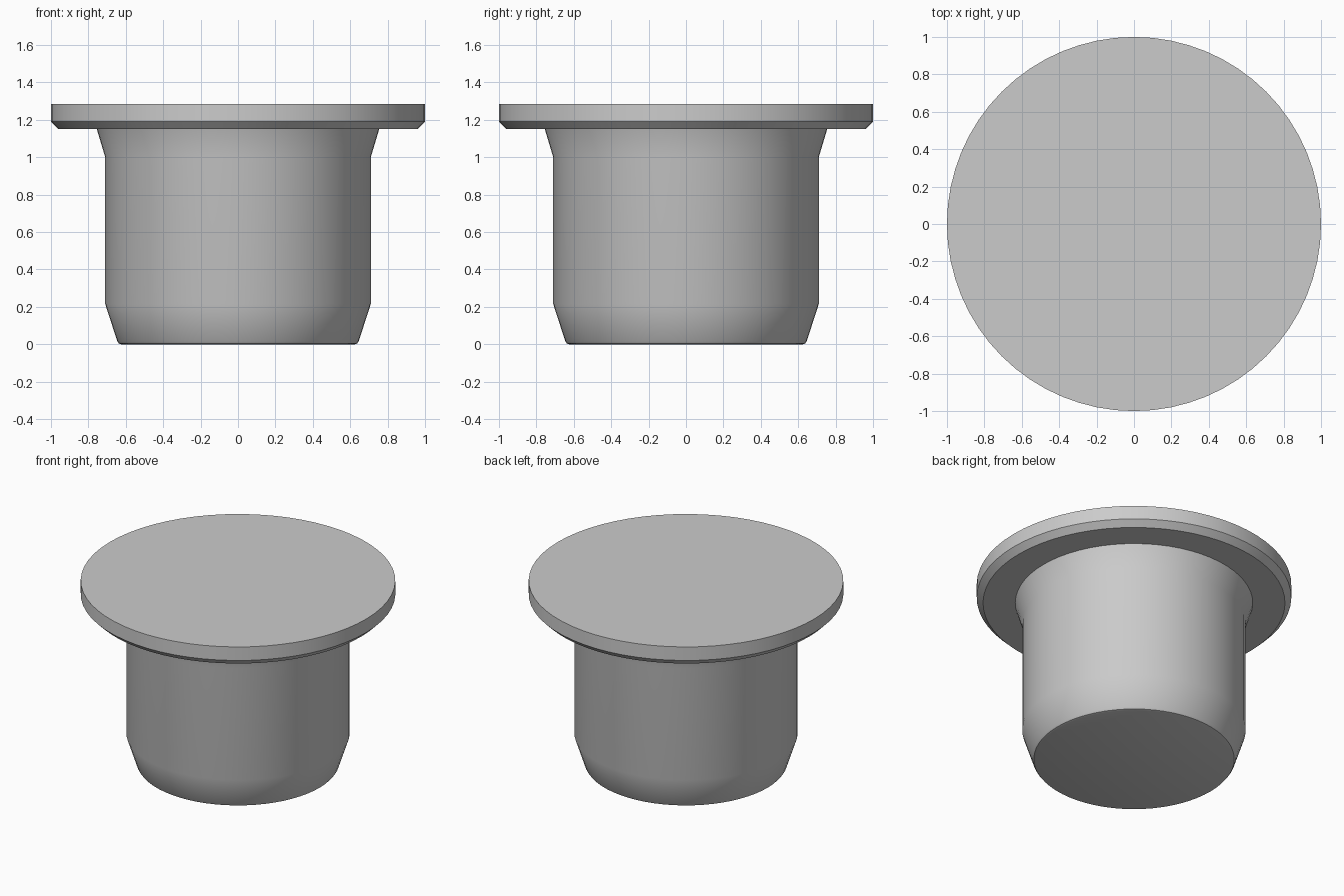
import bpy, bmesh, math

cube = bpy.data.objects.get("Cube")
if cube:
    bpy.data.objects.remove(cube, do_unlink=True)

grey = bpy.data.materials.new("plain_grey")
grey.use_nodes = True
COLOUR = (0.6, 0.6, 0.6, 1)
grey.diffuse_color = COLOUR
grey.node_tree.nodes["Principled BSDF"].inputs["Base Color"].default_value = COLOUR


def lathe(name, profile, sides=64):
    """Stack a ring per (radius, height) point, bridge them and cap both ends."""
    bm = bmesh.new()
    rings = []
    for r, z in profile:
        rings.append([bm.verts.new((r * math.cos(math.tau * i / sides),
                                    r * math.sin(math.tau * i / sides), z))
                      for i in range(sides)])
    for low, high in zip(rings, rings[1:]):
        for i in range(sides):
            j = (i + 1) % sides
            bm.faces.new((low[i], low[j], high[j], high[i]))
    bm.faces.new(rings[0][::-1])
    bm.faces.new(rings[-1])
    mesh = bpy.data.meshes.new(name)
    bm.to_mesh(mesh)
    bm.free()
    mesh.materials.append(grey)
    obj = bpy.data.objects.new(name, mesh)
    bpy.context.collection.objects.link(obj)
    bpy.ops.object.select_all(action="DESELECT")
    obj.select_set(True)
    bpy.context.view_layer.objects.active = obj
    bpy.ops.object.shade_smooth_by_angle(angle=math.radians(30))
    return obj


# One solid plug: rounded foot, tapered lead-in, straight body,
# flared neck, then the flat flange with a chamfered lower edge
lathe("flanged_plug", [
    (0.625, 0), (0.637, 0.004), (0.645, 0.015),
    (0.71, 0.215), (0.71, 1.0), (0.755, 1.15),
    (0.96, 1.15), (1.0, 1.19), (1.0, 1.285),
])
